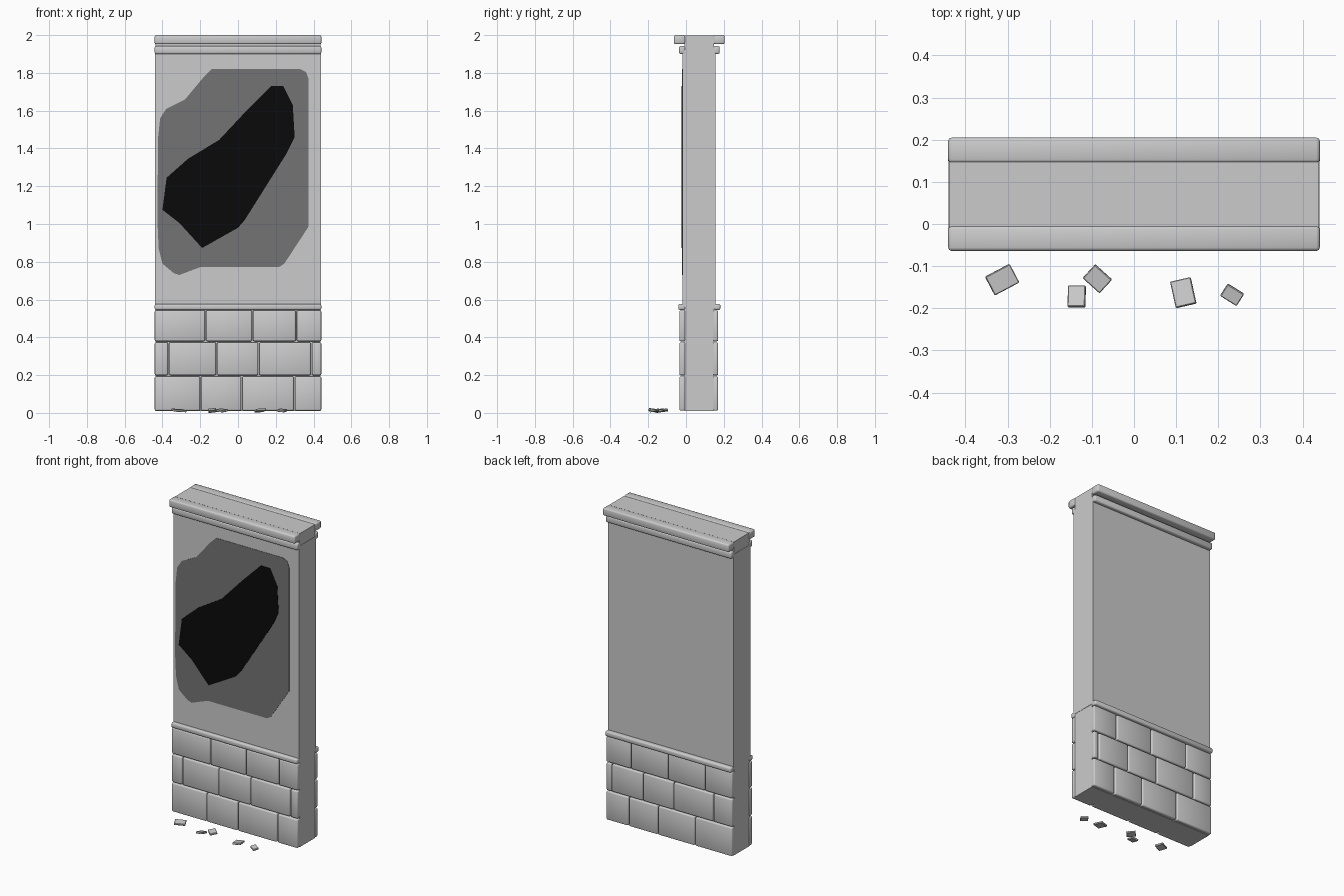
import bpy, bmesh
from math import radians
from mathutils import Euler

if "Cube" in bpy.data.objects:
    bpy.data.objects.remove(bpy.data.objects["Cube"])


def material(name, value):
    m = bpy.data.materials.new(name)
    m.use_nodes = True
    colour = (value, value, value, 1)
    m.diffuse_color = colour
    m.node_tree.nodes["Principled BSDF"].inputs["Base Color"].default_value = colour
    return m


STONE = material("pale grey stone", 0.6)
BARE = material("exposed dark grey", 0.175)
HOLE = material("hole black", 0.003)


def finish(name, bm, mat):
    bmesh.ops.recalc_face_normals(bm, faces=bm.faces)
    mesh = bpy.data.meshes.new(name)
    bm.to_mesh(mesh)
    bm.free()
    mesh.materials.append(mat)
    ob = bpy.data.objects.new(name, mesh)
    bpy.context.collection.objects.link(ob)
    return ob


def box(name, x, y, z, bevel=0.0, segments=2):
    """Box spanning three (low, high) ranges, with rounded edges."""
    bm = bmesh.new()
    bmesh.ops.create_cube(bm, size=1)
    for v in bm.verts:
        v.co = [sum(r) / 2 + c * (r[1] - r[0]) for r, c in zip((x, y, z), v.co)]
    if bevel:
        bmesh.ops.bevel(bm, geom=bm.edges[:], offset=bevel, segments=segments,
                        profile=0.5, affect='EDGES')
    return finish(name, bm, STONE)


def plate(name, outline, y_back, y_front, mat):
    """Thin flat plate from an (x, z) outline."""
    bm = bmesh.new()
    face = bm.faces.new([bm.verts.new((x, y_back, z)) for x, z in outline])
    out = bmesh.ops.extrude_face_region(bm, geom=[face])
    for v in out["geom"]:
        if isinstance(v, bmesh.types.BMVert):
            v.co.y = y_front
    return finish(name, bm, mat)


# Wall core and the thicker plaster above the bricks
W = 0.438
box("wall_core", (-W, W), (-0.008, 0.147), (0.01, 1.997))
box("plaster_wall", (-W - 0.002, W + 0.002), (-0.019, 0.155), (0.56, 1.92))

# Mouldings: name, bottom, top, projection from the core
MOULDINGS = [("cornice", 1.952, 2.0, 0.058),
             ("lower_cornice", 1.9, 1.942, 0.031),
             ("brick_ledge", 0.545, 0.577, 0.035)]
for name, low, high, depth in MOULDINGS:
    box("front_" + name, (-0.441, 0.441), (-0.006 - depth, -0.004), (low, high), 0.008)
    box("back_" + name, (-0.441, 0.441), (0.145, 0.147 + depth), (low, high), 0.008)

# Brick courses on both faces, each row split at its joints
ROWS = [(0.012, 0.193), (0.199, 0.373), (0.379, 0.543)]
FRONT = [(-0.198, 0.02, 0.298), (-0.368, -0.114, 0.11, 0.388), (-0.172, 0.077, 0.308)]
BACK = [(-0.18, 0.08, 0.285), (-0.308, -0.03, 0.185, 0.405), (-0.25, 0.01, 0.27)]
for side, layout, depth in (("front", FRONT, (-0.035, -0.004)),
                            ("back", BACK, (0.143, 0.17))):
    for row, (span, joints) in enumerate(zip(ROWS, layout)):
        edges = [-0.444, *joints, 0.444]
        for i, (a, b) in enumerate(zip(edges, edges[1:])):
            box(f"{side}_brick_{row}_{i}", (a + 0.003, b - 0.003), depth, span, 0.007)

# Broken plaster patch and the dark hole in it
patch = [(-0.14, 1.82), (0.33, 1.82), (0.36, 1.805), (0.373, 1.77), (0.373, 0.985),
         (0.245, 0.79), (0.22, 0.773), (-0.195, 0.773), (-0.24, 0.757), (-0.31, 0.73),
         (-0.34, 0.74), (-0.4, 0.79), (-0.42, 0.87), (-0.426, 1.0), (-0.424, 1.45),
         (-0.412, 1.56), (-0.38, 1.61), (-0.28, 1.66), (-0.18, 1.78)]
hole = [(-0.4, 1.075), (-0.378, 1.245), (-0.265, 1.345), (-0.1, 1.445), (0.045, 1.6),
        (0.175, 1.73), (0.24, 1.73), (0.29, 1.63), (0.3, 1.46), (0.255, 1.37),
        (0.035, 1.02), (0, 0.98), (-0.19, 0.873), (-0.31, 1.005)]
plate("broken_plaster_patch", patch, -0.018, -0.021, BARE)
plate("wall_hole", hole, -0.02, -0.023, HOLE)

# Fallen chips: x, y, length, width, turn, tilt
CHIPS = [(-0.313, -0.132, 0.066, 0.05, 28, 6), (-0.136, -0.172, 0.042, 0.052, 0, -14),
         (-0.087, -0.13, 0.054, 0.044, -42, 8), (0.117, -0.163, 0.05, 0.064, 13, -8),
         (0.233, -0.168, 0.046, 0.034, -32, 10)]
for i, (x, y, length, width, turn, tilt) in enumerate(CHIPS):
    chip = box(f"fallen_chip_{i}", (-length / 2, length / 2), (-width / 2, width / 2),
               (-0.006, 0.006), 0.002, 1)
    chip.rotation_euler = Euler((radians(tilt), radians(tilt / 2), radians(turn)))
    chip.location = (x, y, 0.013)

# Smooth rounded edges, crisp corners
bpy.ops.object.select_all(action='DESELECT')
for ob in bpy.context.scene.objects:
    if ob.type == 'MESH' and ("cornice" in ob.name or "ledge" in ob.name or "brick" in ob.name):
        ob.select_set(True)
        bpy.context.view_layer.objects.active = ob
bpy.ops.object.shade_smooth_by_angle(angle=radians(50))
